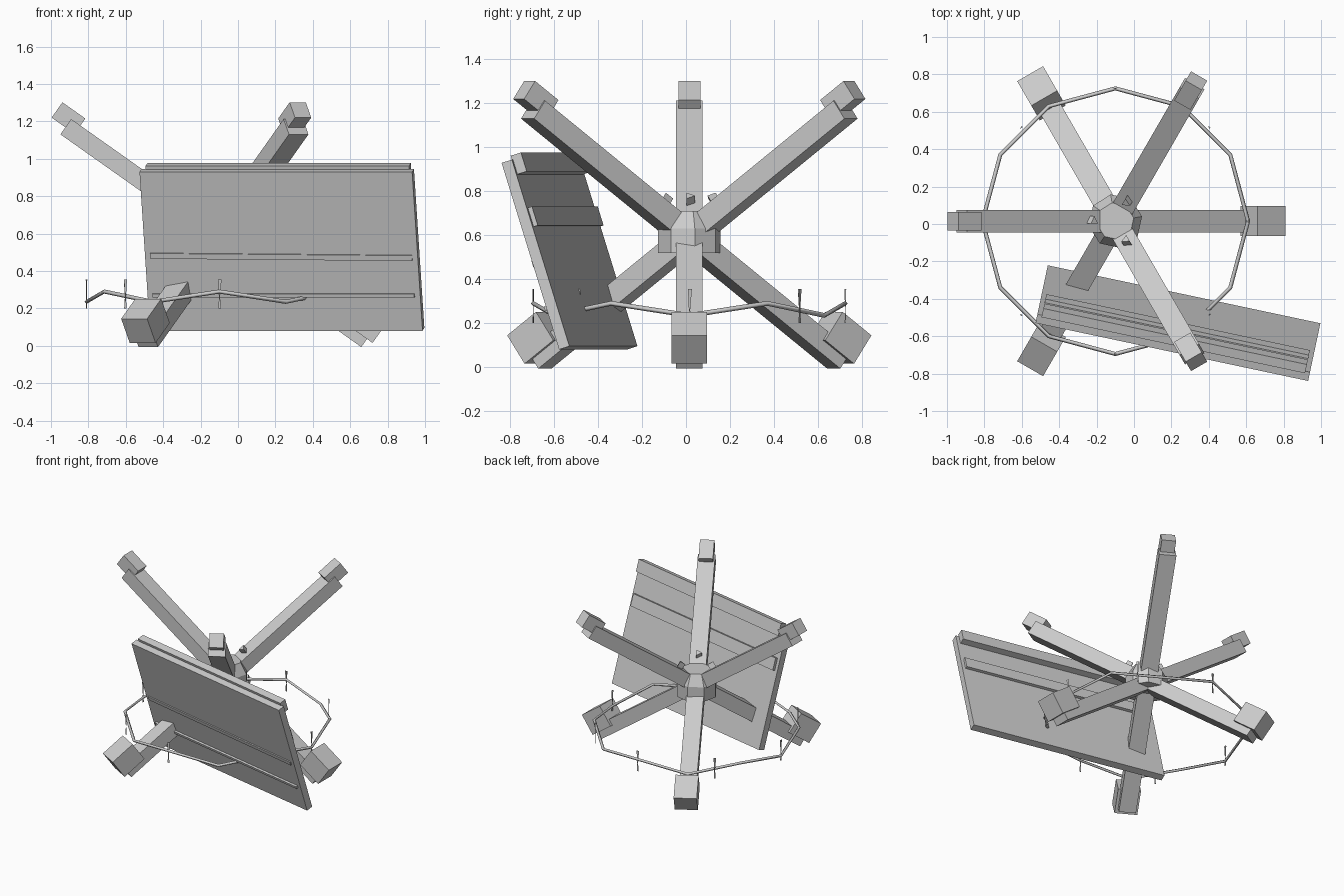
import bpy, bmesh, math
from mathutils import Matrix, Vector

if "Cube" in bpy.data.objects:
    bpy.data.objects.remove(bpy.data.objects["Cube"])

grey = bpy.data.materials.new("plain_grey")
grey.use_nodes = True
colour = (0.6, 0.6, 0.6, 1)
grey.diffuse_color = colour
grey.node_tree.nodes["Principled BSDF"].inputs["Base Color"].default_value = colour


def finish(name, bm, matrix):
    mesh = bpy.data.meshes.new(name)
    bm.to_mesh(mesh)
    bm.free()
    mesh.materials.append(grey)
    obj = bpy.data.objects.new(name, mesh)
    obj.matrix_world = matrix
    bpy.context.collection.objects.link(obj)
    return obj


def box(name, frame, centre, size):
    bm = bmesh.new()
    bmesh.ops.create_cube(bm, size=1)
    bmesh.ops.scale(bm, vec=size, verts=bm.verts)
    bmesh.ops.translate(bm, vec=centre, verts=bm.verts)
    return finish(name, bm, frame)


def cone(bm, sides, r_low, r_high, z_low, z_high):
    bmesh.ops.create_cone(bm, cap_ends=True, segments=sides,
                          radius1=r_low, radius2=r_high, depth=z_high - z_low,
                          matrix=Matrix.Translation((0, 0, (z_low + z_high) / 2)))


def turn(degrees, axis):
    return Matrix.Rotation(math.radians(degrees), 4, axis)


axis_spot = Matrix.Translation((-0.1, 0.015, 0))
hub_height = Matrix.Translation((0, 0, 0.591))

# Three crossed beams, each with a foot block, an upper end block and a peg
for i in range(3):
    frame = axis_spot @ hub_height @ turn(120 * i, 'Z') @ turn(35.26, 'Y')
    n = str(i + 1)
    box("beam_" + n, frame, (-0.02, 0, 0), (1.97, 0.12, 0.1))
    box("beam_top_block_" + n, frame, (-1.02, 0, 0.046), (0.15, 0.1, 0.1))
    box("beam_foot_block_" + n, frame, (0.909, 0, 0.082), (0.185, 0.16, 0.158))
    bm = bmesh.new()
    cone(bm, 3, 0.027, 0.027, 0.03, 0.09)
    finish("peg_" + n, bm, frame @ Matrix.Translation((-0.2, 0, 0)))

# Faceted hub where the beams cross
bm = bmesh.new()
cone(bm, 8, 0.145, 0.145, 0.52, 0.63)
cone(bm, 8, 0.145, 0.1, 0.63, 0.71)
finish("hub", bm, axis_spot @ turn(10, 'Z'))

# Leaning panel with planks behind and thin ridges in front
panel = Matrix.Translation((0.235, -0.53, 0.512)) @ turn(-12, 'Z') @ turn(17.5, 'X')
box("panel", panel, (0, 0, 0), (1.49, 0.05, 0.89))
box("panel_top_plank", panel, (0, 0.045, 0.42), (1.44, 0.05, 0.09))
box("panel_middle_plank", panel, (0, 0.03, 0.17), (1.44, 0.03, 0.09))
box("panel_middle_ridge", panel @ turn(0.5, 'Y'), (0, -0.026, -0.03), (1.43, 0.014, 0.03))
box("panel_lower_ridge", panel, (0, -0.03, -0.245), (1.43, 0.02, 0.02))

# Wavy wire ring
radius = 0.71
curve = bpy.data.curves.new("wire_ring", 'CURVE')
curve.dimensions = '3D'
curve.bevel_depth = 0.011
curve.bevel_resolution = 0
spline = curve.splines.new('POLY')
spline.points.add(11)
for k, point in enumerate(spline.points):
    a = math.radians(30 * k)
    height = 0.29 if k % 2 else 0.235
    point.co = (radius * math.cos(a), radius * math.sin(a), height, 1)
spline.use_cyclic_u = True
curve.materials.append(grey)
ring = bpy.data.objects.new("wire_ring", curve)
ring.matrix_world = axis_spot
bpy.context.collection.objects.link(ring)

# Barbs, pinched at the wire
for k in range(8):
    bm = bmesh.new()
    cone(bm, 3, 0.009, 0.004, 0.2, 0.26)
    cone(bm, 3, 0.004, 0.012, 0.26, 0.355)
    bmesh.ops.scale(bm, vec=(0.4, 1, 1), verts=bm.verts)
    finish("barb_" + str(k + 1), bm,
           axis_spot @ turn(45 * k, 'Z') @ Matrix.Translation((radius, 0, 0)))
